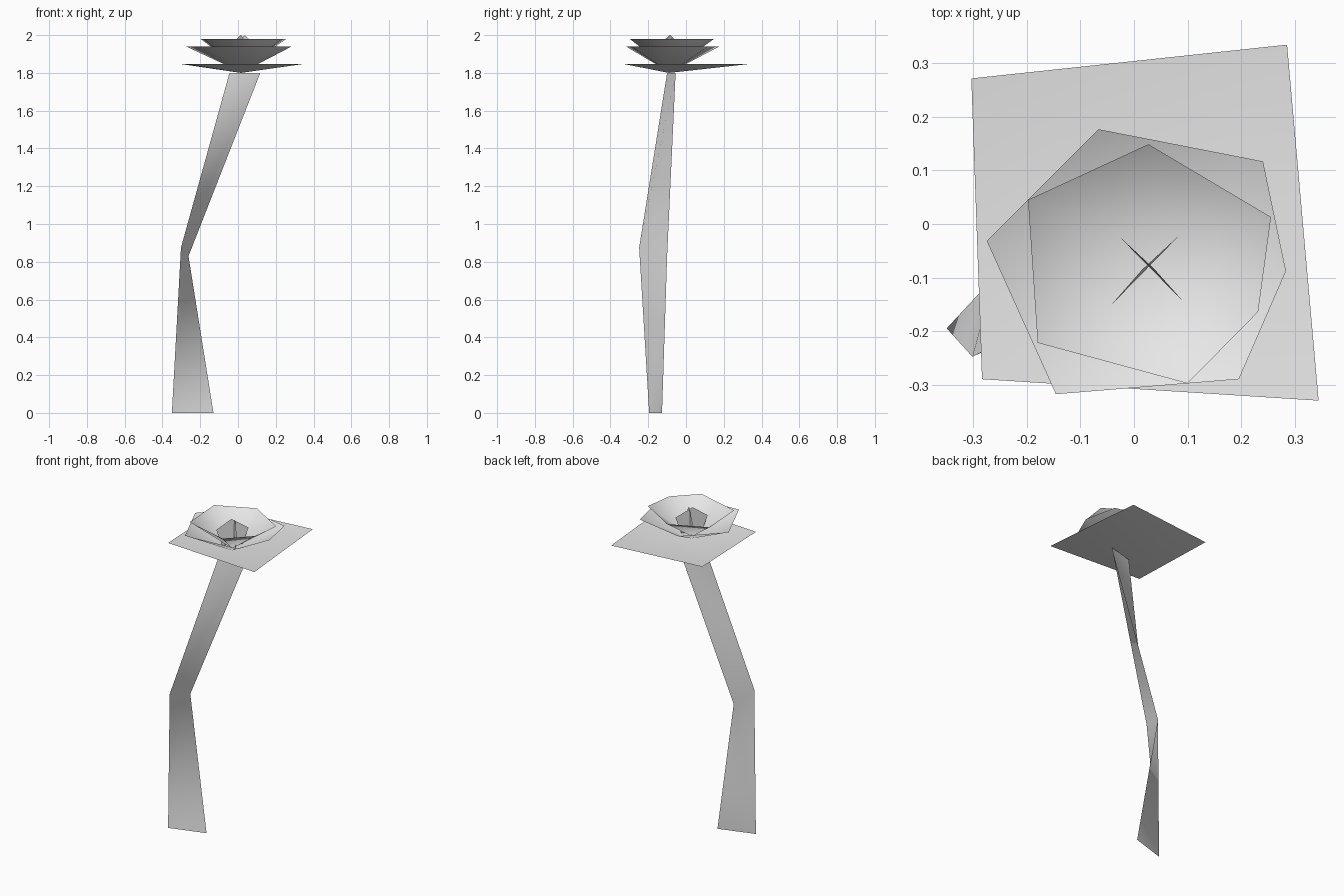
import bpy
from mathutils import Vector

cube = bpy.data.objects.get("Cube")
if cube:
    bpy.data.objects.remove(cube, do_unlink=True)

# Single plain colour
grey = bpy.data.materials.new("pale_grey")
grey.use_nodes = True
grey.diffuse_color = (0.8, 0.8, 0.8, 1)
grey.node_tree.nodes["Principled BSDF"].inputs["Base Color"].default_value = (0.8, 0.8, 0.8, 1)


def make_part(name, verts, faces, smooth=True):
    mesh = bpy.data.meshes.new(name)
    mesh.from_pydata([tuple(v) for v in verts], [], faces)
    mesh.materials.append(grey)
    for poly in mesh.polygons:
        poly.use_smooth = smooth
    mesh.update()
    obj = bpy.data.objects.new(name, mesh)
    bpy.context.collection.objects.link(obj)
    return obj


def make_cup(name, rim, rim_z, base):
    """Open cone fan from a base point to a level, irregular rim (clockwise)."""
    n = len(rim)
    verts = [base] + [(x, y, rim_z) for x, y in rim]
    faces = [(0, (i + 1) % n + 1, i + 1) for i in range(n)]
    return make_cup_part(name, verts, faces)


def make_cup_part(name, verts, faces):
    return make_part(name, verts, faces)


def make_stamen(name, start, end, lean):
    """Upright pentagon between two shoulder points."""
    a, b = Vector(start), Vector(end)
    mid, half = (a + b) / 2, (b - a) / 2
    outline = [(0, 2.0), (-1, 1.94), (-0.63, 1.84), (0.63, 1.84), (1, 1.94)]
    verts = []
    for t, z in outline:
        p = mid + half * t
        verts.append((p.x + (lean if t == 0 else 0), p.y, z))
    make_part(name, verts, [tuple(range(5))], smooth=False)


# Stem: twisted ribbon of two bent sections
stem_points = [
    (-0.35, -0.195, 0), (-0.13, -0.127, 0),
    (-0.302, -0.248, 0.875), (-0.262, -0.10, 0.83),
    (-0.045, -0.10, 1.80), (0.118, -0.055, 1.80),
]
make_part("stem", stem_points, [(0, 1, 3), (0, 3, 2), (2, 3, 5), (2, 5, 4)])

# Base leaf and two nested petal cups
make_cup("base_leaf", [(-0.304, 0.272), (0.286, 0.335), (0.345, -0.33), (-0.284, -0.29)],
         1.847, (0.015, -0.09, 1.80))
make_cup("outer_petals", [(-0.066, 0.177), (0.241, 0.117), (0.284, -0.088),
                          (0.196, -0.29), (-0.146, -0.318), (-0.275, -0.032)],
         1.94, (0.02, -0.085, 1.802))
make_cup("inner_petals", [(0.027, 0.149), (0.256, 0.013), (0.232, -0.164),
                          (0.10, -0.298), (-0.18, -0.222), (-0.198, 0.045)],
         1.98, (0.02, -0.085, 1.815))

# Crossed stamens
make_stamen("stamen_a", (-0.031, -0.02), (0.094, -0.147), 0.006)
make_stamen("stamen_b", (0.087, -0.019), (-0.044, -0.153), -0.007)
